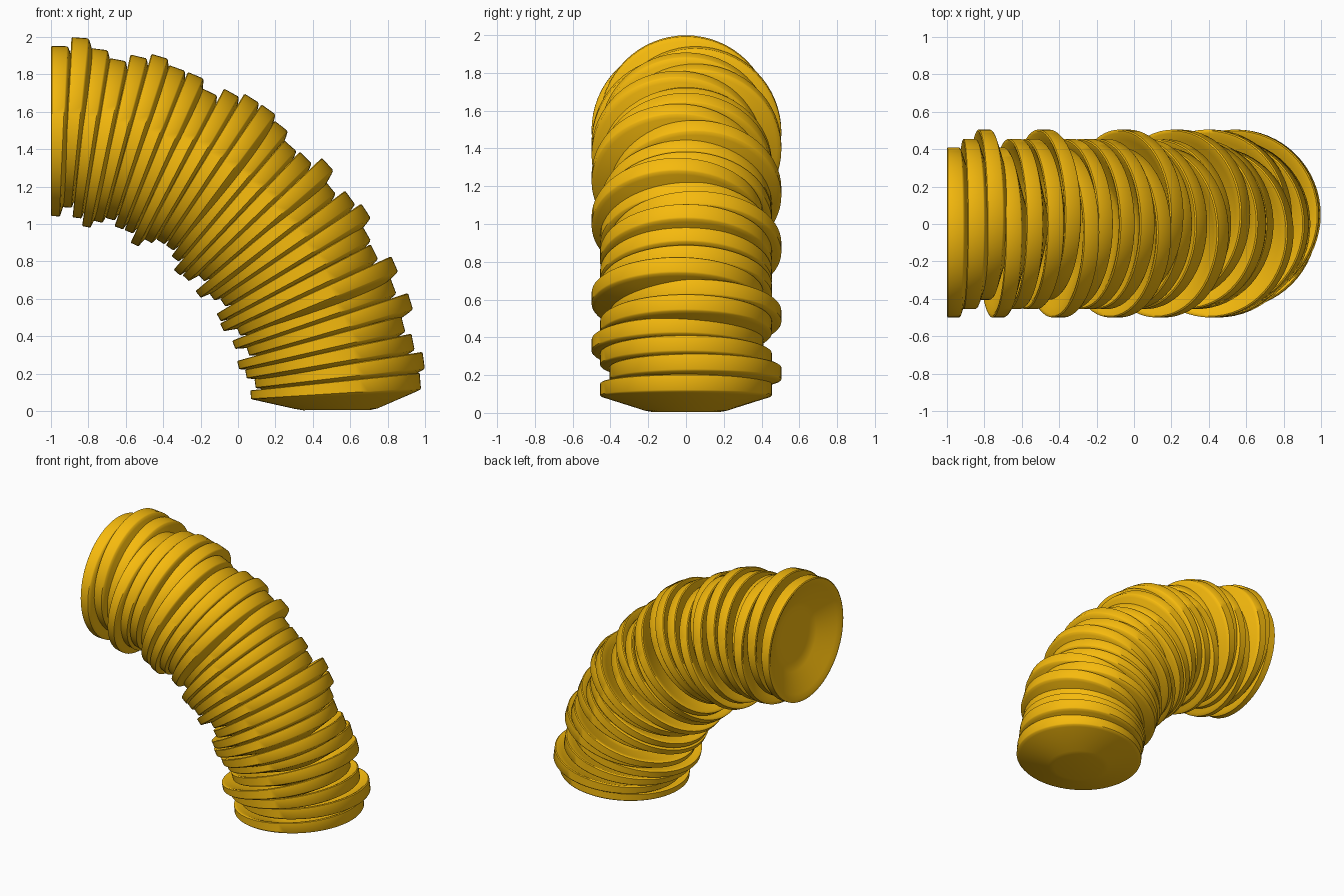
import bpy, bmesh
from math import sin, cos, pi, radians

if "Cube" in bpy.data.objects:
    bpy.data.objects.remove(bpy.data.objects["Cube"])

# Bent stack of nested dished discs, swept a quarter turn about (-1, 0, 0)
PITCH, RAD, MEAN, SEG = 3.11, 0.455, 1.497, 64

gold = bpy.data.materials.new("gold")
gold.diffuse_color = (0.92, 0.49, 0.004, 1)
gold.use_nodes = True
gold.node_tree.nodes["Principled BSDF"].inputs["Base Color"].default_value = gold.diffuse_color

# Disc cross-section: (radius, degrees along the bend), dish centre to bulge centre
PROFILE = [(0.16, 4.1), (0.21, 4.0), (0.25, 3.5), (0.40, 0.75), (0.435, 0.1), (0.448, 0.0),
           (RAD, 0.15), (RAD, 2.45), (0.449, 2.7), (0.43, 2.95), (0.22, 5.55), (0.18, 5.85)]

# Sideways slip of each disc in hundredths: outward from the bend, then along y
OUT = [0, 5, 0, -4, 0, 3, 0, 0, -5, 0, 3, 3, 0, -5, -4,
       2, -5, 0, 3, -3, -4, 3, -2, 4, -3, 0, 4, 1]
SIDE = [-4.5, 0, 5, -4.5, 0, 0, 5, -4.5, 0, 0, 0, -4.5, 5, 0, 0,
        -4.5, 0, 5, 0, 0, 0, -4.5, 5, 0, -4.5, 0, 5, 0]


def bend(out, y, deg):
    t = radians(deg)
    r = MEAN + out
    return (-1 + (r + 0.02) * sin(t), y, r * cos(t))


def disc(i, out, side):
    bm = bmesh.new()
    rings = []
    for rad, deg in PROFILE:
        rings.append([bm.verts.new(bend(out + rad * cos(2 * pi * k / SEG),
                                        side + rad * sin(2 * pi * k / SEG),
                                        deg + PITCH * i)) for k in range(SEG)])
    for a, b in zip(rings, rings[1:]):
        for k in range(SEG):
            n = (k + 1) % SEG
            bm.faces.new((a[k], a[n], b[n], b[k]))
    bm.faces.new(rings[0])
    bm.faces.new(rings[-1])
    bmesh.ops.recalc_face_normals(bm, faces=bm.faces[:])
    me = bpy.data.meshes.new(f"disc_{i + 1:02d}")
    bm.to_mesh(me)
    bm.free()
    me.materials.append(gold)
    ob = bpy.data.objects.new(me.name, me)
    bpy.context.collection.objects.link(ob)
    ob.select_set(True)
    bpy.context.view_layer.objects.active = ob


# The whole stack
for i, (o, s) in enumerate(zip(OUT, SIDE)):
    disc(i, o / 100, s / 100)
bpy.ops.object.shade_smooth_by_angle(angle=radians(40))
